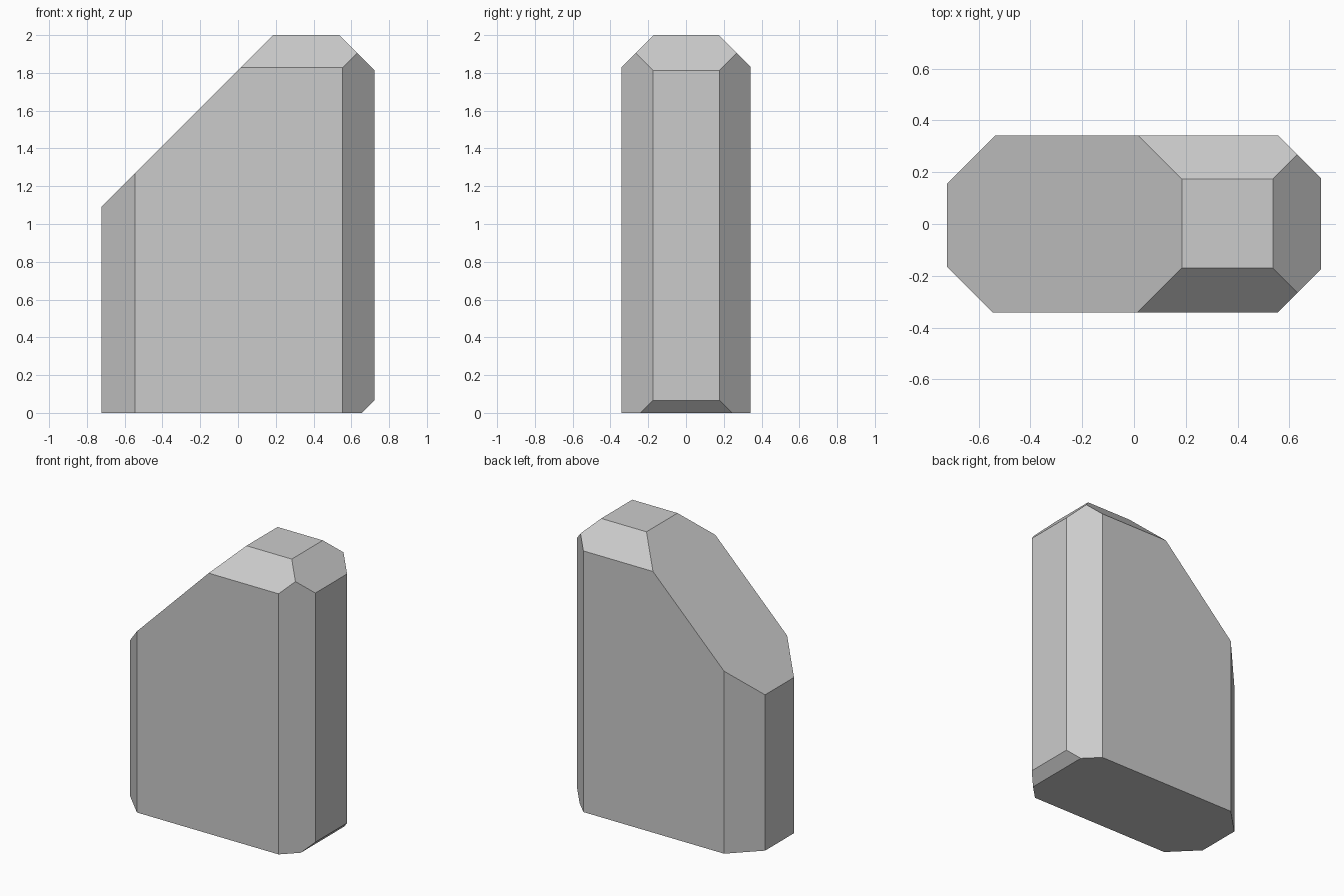
import bpy, bmesh
from mathutils import Vector

if "Cube" in bpy.data.objects:
    bpy.data.objects.remove(bpy.data.objects["Cube"])

# Starting block
bm = bmesh.new()
bmesh.ops.create_cube(bm, size=1)
bmesh.ops.scale(bm, vec=(1.445, 0.685, 2), verts=bm.verts)
bmesh.ops.translate(bm, vec=(0, 0, 1), verts=bm.verts)


def chamfer(normal, offset):
    """Slice off everything where normal . p > offset and cap the cut."""
    n = Vector(normal)
    res = bmesh.ops.bisect_plane(
        bm, geom=bm.verts[:] + bm.edges[:] + bm.faces[:], dist=1e-5,
        plane_co=n * offset / n.length_squared, plane_no=n, clear_outer=True)
    edges = [e for e in res["geom_cut"] if isinstance(e, bmesh.types.BMEdge)]
    bmesh.ops.edgeloop_fill(bm, edges=edges)


# Upright corners
chamfer((1, -1, 0), 0.897)
chamfer((1, 1, 0), 0.899)
chamfer((-1, -1, 0), 0.887)
chamfer((-1, 1, 0), 0.878)
# Long left slope and right top edge
chamfer((-1, 0, 1), 1.815)
chamfer((1, 0, 1), 2.536)
# Front and back top edges
chamfer((0, -1, 1), 2.170)
chamfer((0, 1, 1), 2.174)
# Small bottom right edge
chamfer((1, 0, -1), 0.656)

bmesh.ops.recalc_face_normals(bm, faces=bm.faces)
mesh = bpy.data.meshes.new("chamfered_block")
bm.to_mesh(mesh)
bm.free()
obj = bpy.data.objects.new("chamfered_block", mesh)
bpy.context.collection.objects.link(obj)
